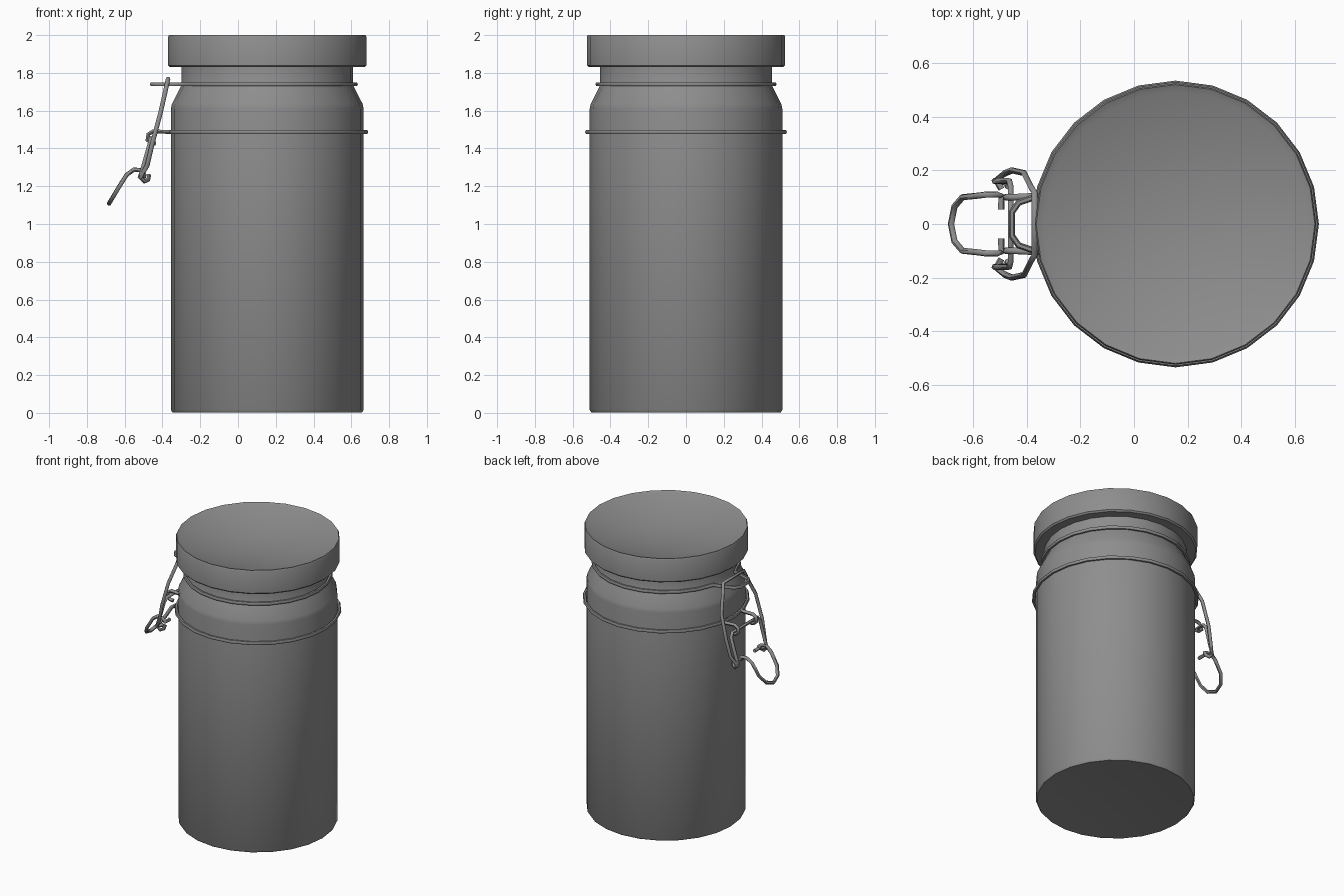
import bpy
import math
from mathutils import Vector

cube = bpy.data.objects.get("Cube")
if cube:
    bpy.data.objects.remove(cube)

CX = 0.155      # jar axis
SIDES = 24
WIRE = 0.012

grey = bpy.data.materials.new("plain_grey")
grey.use_nodes = True
grey.diffuse_color = (0.27, 0.27, 0.27, 1)
grey.node_tree.nodes["Principled BSDF"].inputs["Base Color"].default_value = grey.diffuse_color


def finish(obj, angle):
    obj.data.materials.append(grey)
    bpy.ops.object.select_all(action='DESELECT')
    obj.select_set(True)
    bpy.context.view_layer.objects.active = obj
    if obj.type == 'CURVE':
        bpy.ops.object.convert(target='MESH')
    bpy.ops.object.shade_smooth_by_angle(angle=math.radians(angle))


def lathe(name, profile):
    """Spin (radius, z) points around the jar axis; radius 0 ends become poles."""
    verts, rings, faces = [], [], []
    for r, z in profile:
        count = SIDES if r > 0 else 1
        start = len(verts)
        for i in range(count):
            a = math.tau * i / SIDES
            verts.append((CX + r * math.cos(a), r * math.sin(a), z))
        rings.append([start + i % count for i in range(SIDES)])
    for low, high in zip(rings, rings[1:]):
        for i in range(SIDES):
            j = (i + 1) % SIDES
            quad = [low[i], low[j], high[j], high[i]]
            faces.append(list(dict.fromkeys(quad)))
    mesh = bpy.data.meshes.new(name)
    mesh.from_pydata(verts, [], faces)
    obj = bpy.data.objects.new(name, mesh)
    bpy.context.collection.objects.link(obj)
    finish(obj, 40)


def wire(name, points, closed=False):
    curve = bpy.data.curves.new(name, 'CURVE')
    curve.dimensions = '3D'
    curve.bevel_depth = WIRE
    curve.bevel_resolution = 1
    curve.use_fill_caps = True
    spline = curve.splines.new('POLY')
    spline.points.add(len(points) - 1)
    for p, co in zip(spline.points, points):
        p.co = (*co, 1)
    spline.use_cyclic_u = closed
    obj = bpy.data.objects.new(name, curve)
    bpy.context.collection.objects.link(obj)
    finish(obj, 60)


def mirrored(half):
    """Follow the +y half, then return along its mirror image."""
    return half + [(x, -y, z) for x, y, z in reversed(half) if abs(y) > 0.001]


def arc(r, z, first, last):
    return [(CX + r * math.cos(math.tau * i / SIDES),
             r * math.sin(math.tau * i / SIDES), z) for i in range(first, last + 1)]


# Jar body with sloped shoulder and narrow neck
lathe("jar_body", [(0, 0.01), (0.49, 0.005), (0.502, 0.003), (0.51, 0.015), (0.51, 1.61),
                   (0.505, 1.635), (0.462, 1.72), (0.455, 1.735), (0.455, 1.85), (0, 1.85)])

# Lid with a shallow dished top
dish = [(0.51 * math.cos(t), 1.995 - 0.085 * math.sin(t))
        for t in (math.pi / 2 * k / 6 for k in range(6))]
lathe("lid", [(0, 1.83), (0.515, 1.83), (0.525, 1.84), (0.525, 1.99), (0.52, 2.0)]
      + [(r, 1.995 - 0.085 * (1 - (r / 0.51) ** 2)) for r, _ in dish] + [(0, 1.91)])

# Wire bands: the upper one bulges into a catch loop
wire("lower_band", arc(0.523, 1.487, 0, SIDES - 1), True)
wire("upper_band", mirrored(arc(0.468, 1.74, 0, 11) +
     [(-0.37, 0.1, 1.74), (-0.43, 0.08, 1.74), (-0.455, 0.045, 1.74)]), True)

# Bail hanging from the catch
wire("bail", mirrored([(-0.495, 0.13, 1.25), (-0.515, 0.165, 1.25), (-0.48, 0.19, 1.31),
     (-0.455, 0.2, 1.42), (-0.41, 0.19, 1.59), (-0.385, 0.14, 1.7), (-0.37, 0.115, 1.77)]))

# Link between the lower band and the lever
wire("link", mirrored([(-0.47, 0.14, 1.26), (-0.475, 0.15, 1.235), (-0.495, 0.16, 1.225),
     (-0.52, 0.16, 1.25), (-0.505, 0.16, 1.29), (-0.465, 0.16, 1.43), (-0.46, 0.14, 1.455)]))

# Hand lever
wire("lever", mirrored([(-0.495, 0.055, 1.26), (-0.495, 0.105, 1.26), (-0.51, 0.11, 1.285),
     (-0.55, 0.11, 1.288), (-0.59, 0.105, 1.26), (-0.64, 0.1, 1.18), (-0.67, 0.065, 1.13),
     (-0.683, 0, 1.108)]))

# Hooks that hold the link on the lower band
for side, s in (("left", 1), ("right", -1)):
    wire(side + "_hook", [(-0.35, s * 0.105, 1.487), (-0.45, s * 0.1, 1.49),
         (-0.475, s * 0.1, 1.475), (-0.48, s * 0.1, 1.445), (-0.46, s * 0.1, 1.428),
         (-0.435, s * 0.1, 1.425)])
